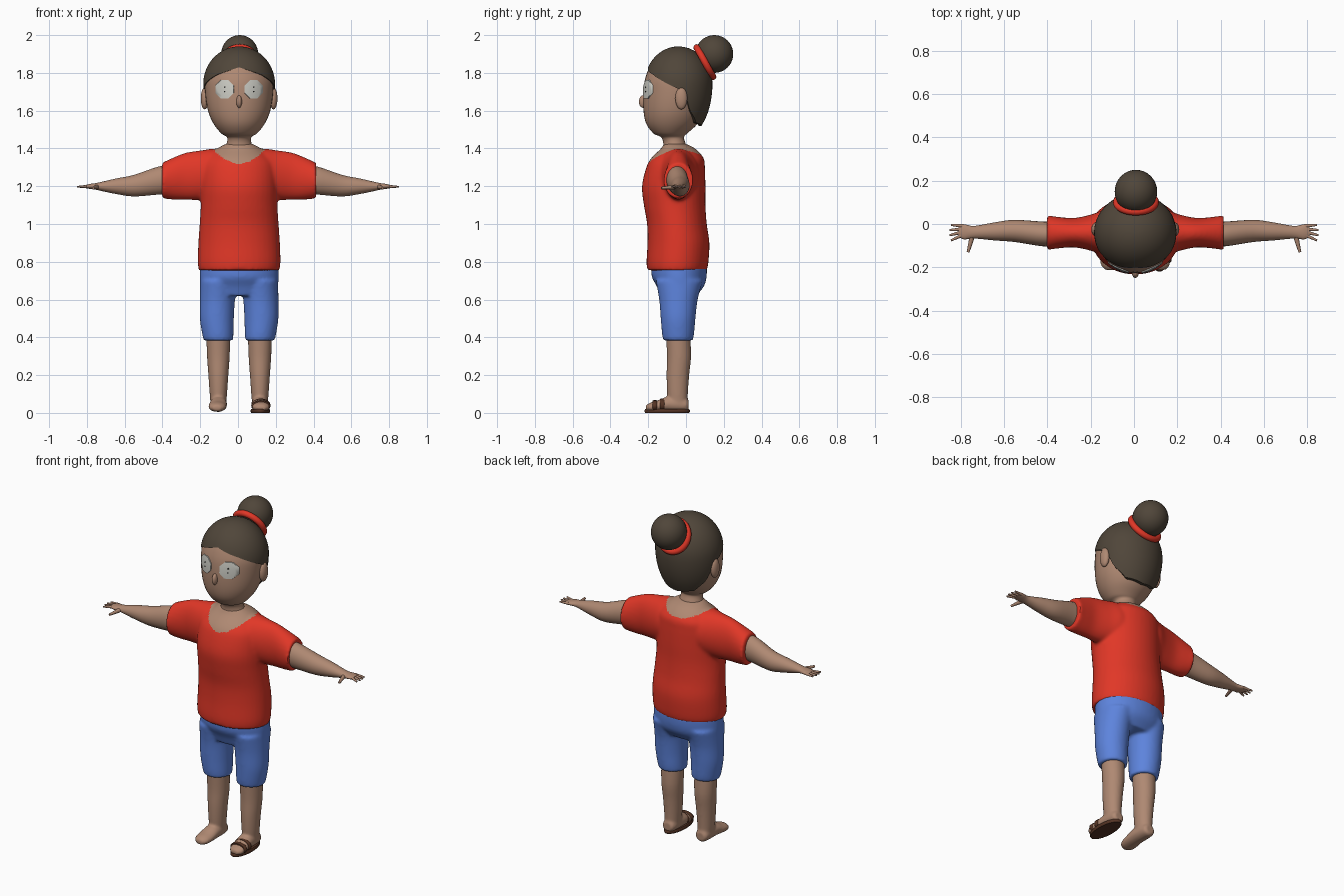
import bpy, bmesh
from math import sin, cos, pi, acos, sqrt, radians
from mathutils import Vector, Matrix

cube = bpy.data.objects.get("Cube")
if cube:
    bpy.data.objects.remove(cube, do_unlink=True)

CX = 0.006  # body centre line
made = []


def material(name, rgb):
    m = bpy.data.materials.new(name)
    m.use_nodes = True
    m.diffuse_color = (*rgb, 1)
    node = next(n for n in m.node_tree.nodes if n.type == 'BSDF_PRINCIPLED')
    node.inputs["Base Color"].default_value = (*rgb, 1)
    return m


SKIN = material("skin", (0.43, 0.25, 0.17))
RED = material("red cloth", (0.75, 0.038, 0.02))
BLUE = material("blue cloth", (0.11, 0.23, 0.72))
HAIR = material("dark hair", (0.08, 0.061, 0.042))
EYE = material("eye white", (0.6, 0.6, 0.55))
BROWN = material("brown leather", (0.09, 0.034, 0.018))
DARK = material("pupil", (0.01, 0.01, 0.01))


def smooth_rings(rings, steps=4):
    """Spline through the ring values."""
    out = []
    for i in range(len(rings) - 1):
        a, b, c, d = (Vector(rings[min(max(i + k, 0), len(rings) - 1)]) for k in (-1, 0, 1, 2))
        for s in range(steps):
            t = s / steps
            out.append(b + 0.5 * t * (c - a + t * (2 * a - 5 * b + 4 * c - d + t * (3 * (b - c) + d - a))))
    return out + [Vector(rings[-1])]


def loft(bm, rings, axis="z", n=40, steps=4):
    """Elliptical rings (position, centre a, centre b, radius a, radius b) along an axis."""
    loops = []
    for t, a, b, ra, rb in smooth_rings(rings, steps):
        loop = []
        for k in range(n):
            u, v = a + ra * cos(2 * pi * k / n), b + rb * sin(2 * pi * k / n)
            loop.append(bm.verts.new({"x": (t, u, v), "y": (u, t, v), "z": (u, v, t)}[axis]))
        loops.append(loop)
    for lo, hi in zip(loops, loops[1:]):
        for k in range(n):
            bm.faces.new((lo[k], lo[k - 1], hi[k - 1], hi[k]))
    bm.faces.new(loops[0])
    bm.faces.new(loops[-1])


def finish(name, bm, *mats, voxel=0):
    """Turn the bmesh into an object; a voxel size fuses overlapping pieces."""
    bmesh.ops.recalc_face_normals(bm, faces=bm.faces)
    me = bpy.data.meshes.new(name)
    bm.to_mesh(me)
    bm.free()
    ob = bpy.data.objects.new(name, me)
    bpy.context.collection.objects.link(ob)
    if voxel:
        r = ob.modifiers.new("fuse", 'REMESH')
        r.mode, r.voxel_size = 'VOXEL', voxel
        s = ob.modifiers.new("soften", 'SMOOTH')
        s.factor, s.iterations = 0.5, 7
        dg = bpy.context.evaluated_depsgraph_get()
        ob.data = bpy.data.meshes.new_from_object(ob.evaluated_get(dg))
        ob.modifiers.clear()
        ob.data.name = name
    ob.data.materials.clear()
    for m in mats:
        ob.data.materials.append(m)
    made.append(ob)
    return ob


def ellipsoid(name, centre, radii, mat):
    bm = bmesh.new()
    bmesh.ops.create_uvsphere(bm, u_segments=32, v_segments=20, radius=1,
                              matrix=Matrix.LocRotScale(Vector(centre), None, Vector(radii)))
    return finish(name, bm, mat)


# Head and neck
head = [(z, CX, cy, rx, ry) for z, rx, cy, ry in (
    (1.37, .09, -.055, .07), (1.42, .068, -.06, .06), (1.45, .062, -.068, .058),
    (1.465, .07, -.075, .066), (1.48, .095, -.083, .09), (1.53, .135, -.075, .135),
    (1.60, .165, -.065, .16), (1.70, .18, -.05, .175), (1.78, .176, -.045, .168),
    (1.86, .13, -.045, .13), (1.91, .05, -.045, .05))]
bm = bmesh.new()
loft(bm, head)
finish("head", bm, SKIN)
ellipsoid("nose", (CX, -.228, 1.648), (.015, .021, .033), SKIN)


def face_y(x, z):
    rings = smooth_rings(head)
    lo, hi = next((a, b) for a, b in zip(rings, rings[1:]) if a[0] <= z <= b[0])
    r = lo.lerp(hi, (z - lo[0]) / (hi[0] - lo[0]))
    return r[2] - r[4] * sqrt(max(0, 1 - ((x - CX) / r[3]) ** 2))


def face_plate(name, x, z, radius, lift, mat, n=8):
    """Octagonal plate that hugs the face."""
    bm = bmesh.new()
    rows = []
    for f in (0.04, 0.35, 0.7, 1, 1.01):
        row = []
        for k in range(n):
            a = 2 * pi * (k + 0.5) / n
            px, pz = x + radius * f * cos(a), z + radius * f * sin(a)
            row.append(bm.verts.new((px, face_y(px, pz) - (lift if f <= 1 else 0), pz)))
        rows.append(row)
    bm.faces.new(rows[0])
    for a, b in zip(rows, rows[1:]):
        for k in range(n):
            bm.faces.new((a[k], a[k - 1], b[k - 1], b[k]))
    finish(name, bm, mat)


for s, side in ((1, "left"), (-1, "right")):
    ellipsoid(side + "_ear", (CX + s * .182, -.025, 1.665), (.021, .032, .058), SKIN)
    face_plate(side + "_eye", CX + s * .077, 1.713, .052, .006, EYE)
    for dz in (-.012, .012):
        face_plate(side + "_pupil_speck", CX + s * .077, 1.713 + dz, .004, .008, DARK)

# Hair cap with a hairline that drops behind the ears
hairline = ((0, 1.83), (40, 1.79), (75, 1.737), (100, 1.70), (112, 1.60), (135, 1.535), (180, 1.52))


def hairline_z(deg):
    for (a, za), (b, zb) in zip(hairline, hairline[1:]):
        if deg <= b:
            return za + (zb - za) * (deg - a) / (b - a)
    return hairline[-1][1]


bm = bmesh.new()
n, rows = 72, 16
top = bm.verts.new((CX, -.04, 1.94))
columns = []
for k in range(n):
    a = 2 * pi * k / n
    dz = hairline_z(min(k, n - k) * 360 / n) - 1.74
    limit = acos(dz / (.2 if dz > 0 else .3))
    column = []
    for i in range(1, rows + 2):
        th, f = limit * min(i, rows) / rows, 1 if i <= rows else .86
        h = cos(th) * (.2 if cos(th) > 0 else .3)
        column.append(bm.verts.new((CX + .19 * f * sin(th) * sin(a),
                                    -.04 - .18 * f * sin(th) * cos(a), 1.74 + h)))
    columns.append(column)
for k in range(n):
    a, b = columns[k - 1], columns[k]
    bm.faces.new((top, a[0], b[0]))
    for i in range(rows):
        bm.faces.new((a[i], a[i + 1], b[i + 1], b[i]))
finish("hair", bm, HAIR)

# Bun and hair band
ellipsoid("hair_bun", (CX + .003, .15, 1.9), (.098, .1, .1), HAIR)
bpy.ops.mesh.primitive_torus_add(major_radius=.088, minor_radius=.018, major_segments=40, minor_segments=14,
                                 location=(CX + .003, .1, 1.857), rotation=(radians(-61), 0, 0))
band = bpy.context.object
band.name = "hair_band"
band.data.materials.append(RED)
made.append(band)

# Shirt: torso fused with sleeves, neckline coloured as skin
bm = bmesh.new()
loft(bm, [(z, CX, cy, rx, ry) for z, rx, cy, ry in (
    (.755, .214, -.047, .158), (.80, .219, -.045, .164), (.90, .216, -.04, .164),
    (1.0, .209, -.048, .158), (1.1, .203, -.06, .163), (1.2, .203, -.065, .168),
    (1.3, .198, -.055, .155), (1.35, .175, -.045, .138), (1.40, .115, -.042, .09),
    (1.425, .07, -.06, .058))])
for s in (1, -1):
    loft(bm, [(CX + s * x, -.04, cz, ry, rz) for x, ry, cz, rz in (
        (.05, .11, 1.27, .12), (.13, .11, 1.265, .134), (.2, .085, 1.258, .132), (.28, .068, 1.253, .125),
        (.35, .072, 1.24, .111), (.408, .08, 1.23, .094))], "x")
shirt = finish("shirt", bm, RED, SKIN, voxel=.009)
for p in shirt.data.polygons:
    x, y, z = p.center
    x -= CX
    line = 1.32 + 4 * x * x if y < -.04 else 1.36 + 2 * x * x
    p.material_index = int(z > line and abs(x) < .15)

# Arms and hands
for s, side in ((1, "left"), (-1, "right")):
    bm = bmesh.new()
    loft(bm, [(s * x, cy, cz, ry, rz) for x, cy, ry, cz, rz in (
        (.34, -.045, .055, 1.235, .075), (.42, -.046, .057, 1.23, .074), (.55, -.032, .051, 1.203, .057),
        (.64, -.034, .042, 1.2, .042), (.71, -.037, .032, 1.199, .027), (.75, -.038, .029, 1.199, .018),
        (.785, -.036, .035, 1.199, .013), (.81, -.034, .026, 1.198, .008))], "x", n=28)
    fingers = [((.79, -.03 + .017 * i, 1.199), (.855 - .008 * abs(i), -.03 + .03 * i - .01, 1.197), .009)
               for i in (-1.2, -.4, .4, 1.2)]
    for a, b, r in fingers + [((.745, -.05, 1.197), (.766, -.13, 1.19), .013)]:
        a, b = Vector((s * a[0], a[1], a[2])), Vector((s * b[0], b[1], b[2]))
        turn = (b - a).to_track_quat('Z', 'Y')
        bmesh.ops.create_cone(bm, cap_ends=True, segments=12, radius1=r, radius2=r * .5, depth=(b - a).length,
                              matrix=Matrix.LocRotScale((a + b) / 2, turn, None))
    finish(side + "_arm", bm, SKIN)

# Shorts: hips fused with both legs
bm = bmesh.new()
loft(bm, [(z, CX, cy, rx, ry) for z, rx, cy, ry in (
    (.62, .185, -.04, .095), (.67, .205, -.03, .125), (.72, .209, -.036, .145), (.78, .207, -.036, .147))])
for s in (1, -1):
    loft(bm, [(z, CX + s * cx, cy, rx, ry) for z, cx, rx, cy, ry in (
        (.383, .110, .078, -.042, .078), (.42, .113, .083, -.042, .085), (.5, .118, .09, -.042, .092),
        (.6, .115, .093, -.04, .102), (.7, .109, .098, -.035, .125))])
finish("shorts", bm, BLUE, voxel=.009)

# Legs and feet
for s, side in ((1, "left"), (-1, "right")):
    x0 = CX + s * .11
    bm = bmesh.new()
    loft(bm, [(z, x0 - s * dx, cy, rx, ry) for z, dx, rx, cy, ry in (
        (.03, .0, .04, -.042, .05), (.1, .0, .046, -.045, .055), (.2, .0, .053, -.043, .06),
        (.3, .0, .06, -.037, .064), (.42, .0, .064, -.042, .064))])
    loft(bm, [(y, x0 + s * dx, cz, rx, rz) for y, dx, cz, rx, rz in (
        (.014, 0, .04, .026, .026), (0, 0, .042, .038, .036), (-.05, 0, .045, .044, .04),
        (-.1, 0, .046, .046, .04), (-.15, .004, .036, .048, .03), (-.19, .006, .03, .043, .024),
        (-.213, .006, .026, .022, .014))], "y")
    finish(side + "_leg", bm, SKIN, voxel=.007)

# Sandal on the left foot
xs = CX + .112
bm = bmesh.new()
loft(bm, [(z, xs, -.1, r, r + .068) for z, r in ((0, .048), (.006, .052), (.014, .052), (.02, .048))], steps=1)
finish("sandal_sole", bm, BROWN)
for name, y, top_z in (("sandal_front_strap", -.165, .067), ("sandal_rear_strap", -.125, .076)):
    bm = bmesh.new()
    h = (top_z - .006) / 2
    loft(bm, [(y + dy, xs + .003, .006 + h, .051 * f, h * f) for dy, f in
              ((-.012, .93), (-.008, 1), (.008, 1), (.012, .93))], "y", steps=1)
    finish(name, bm, BROWN)

# Smooth shading on every part
bpy.ops.object.select_all(action='DESELECT')
for ob in made:
    ob.select_set(True)
bpy.context.view_layer.objects.active = made[0]
bpy.ops.object.shade_smooth_by_angle(angle=radians(50))
